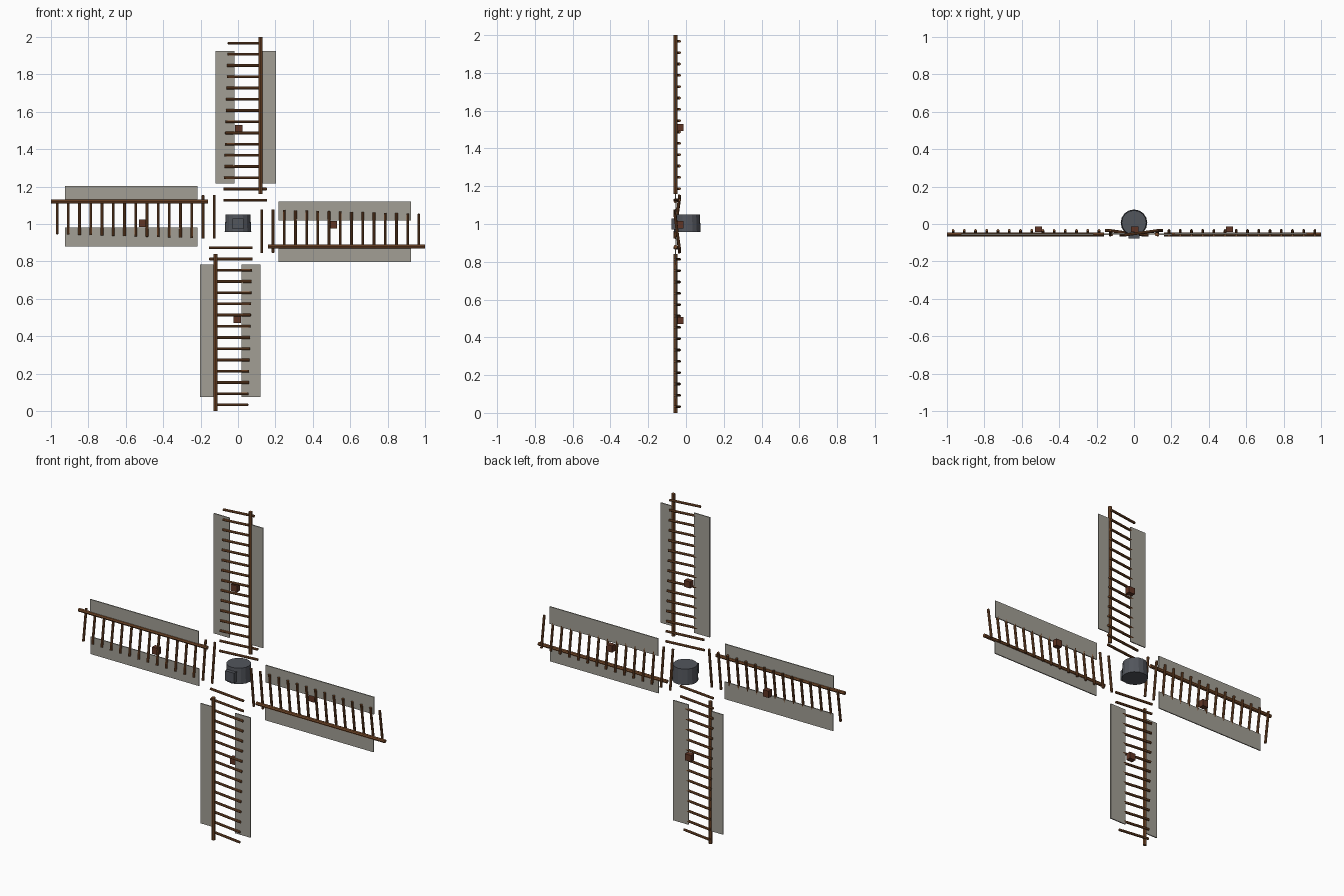
import bpy, bmesh, math
from mathutils import Matrix, Vector

if "Cube" in bpy.data.objects:
    bpy.data.objects.remove(bpy.data.objects["Cube"])


def material(name, rgb):
    m = bpy.data.materials.new(name)
    m.diffuse_color = (*rgb, 1)
    m.use_nodes = True
    m.node_tree.nodes["Principled BSDF"].inputs["Base Color"].default_value = m.diffuse_color
    return m


wood = material("brown wood", (0.20, 0.075, 0.025))
dark_wood = material("dark red wood", (0.115, 0.035, 0.018))
canvas = material("grey canvas", (0.36, 0.345, 0.30))
iron = material("dark iron", (0.085, 0.092, 0.108))


def finish(name, bm, mat):
    bmesh.ops.recalc_face_normals(bm, faces=bm.faces)
    me = bpy.data.meshes.new(name)
    bm.to_mesh(me)
    bm.free()
    me.materials.append(mat)
    ob = bpy.data.objects.new(name, me)
    bpy.context.collection.objects.link(ob)
    return ob


def add_box(bm, lo, hi):
    lo, hi = Vector(lo), Vector(hi)
    mat = Matrix.Translation((lo + hi) / 2) @ Matrix.Diagonal((*(hi - lo), 1))
    bmesh.ops.create_cube(bm, size=1, matrix=mat)


def add_rod(bm, a, b, r, sides=8):
    a, b = Vector(a), Vector(b)
    d = b - a
    mat = Matrix.Translation((a + b) / 2) @ d.to_track_quat('Z', 'Y').to_matrix().to_4x4()
    bmesh.ops.create_cone(bm, cap_ends=True, segments=sides, radius1=r, radius2=r,
                          depth=d.length, matrix=mat)


def place(ob, turn):
    # turn a sail about the hub axis at z = 1
    ob.data.transform(Matrix.Translation((0, 0, 1)) @ Matrix.Rotation(turn, 4, 'Y'))


for name, quarter in (("top", 0), ("right", 1), ("bottom", 2), ("left", 3)):
    turn = quarter * math.pi / 2

    # long rail along one side of the sail
    bm = bmesh.new()
    add_rod(bm, (0.121, -0.055, 0.16), (0.121, -0.055, 1.0), 0.0105)
    place(finish(name + "_sail_rail", bm, wood), turn)

    # tilted rungs, slightly shorter toward the tip
    bm = bmesh.new()
    for i in range(15):
        t = i / 14
        z = 0.127 + 0.06 * i
        add_rod(bm, (-0.078 + 0.024 * t, -0.060, z),
                (0.155 - 0.025 * t, -0.034, z), 0.0073)
    place(finish(name + "_sail_rungs", bm, wood), turn)

    # wide and narrow cloth panels
    bm = bmesh.new()
    add_box(bm, (-0.120, -0.055, 0.217), (-0.018, -0.049, 0.925))
    add_box(bm, (0.125, -0.058, 0.217), (0.204, -0.052, 0.925))
    place(finish(name + "_sail_cloth", bm, canvas), turn)

    # small block in the middle of the sail
    bm = bmesh.new()
    add_box(bm, (-0.017, -0.044, 0.492), (0.023, -0.014, 0.53))
    place(finish(name + "_sail_block", bm, dark_wood), turn)

# hub drum
bm = bmesh.new()
bmesh.ops.create_cone(bm, cap_ends=True, segments=16, radius1=0.071, radius2=0.066,
                      depth=0.092, matrix=Matrix.Translation((0, 0.007, 1.004)))
finish("hub_drum", bm, iron)

# square shaft end in front of the hub
bm = bmesh.new()
add_box(bm, (-0.029, -0.078, 0.972), (0.029, -0.01, 1.03))
finish("shaft_end", bm, iron)
